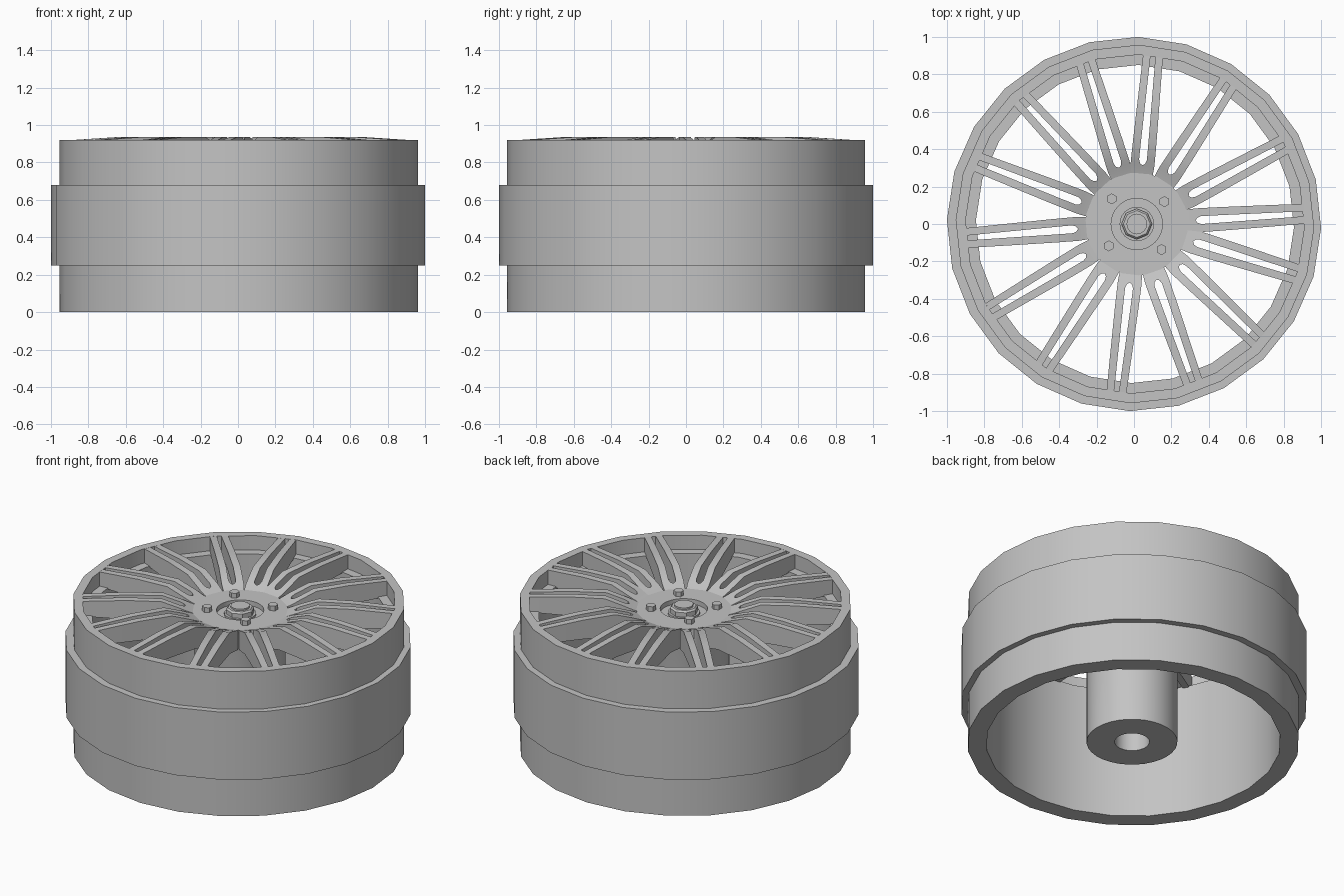
import bpy, bmesh, math
from mathutils import Matrix

cube = bpy.data.objects.get("Cube")
if cube:
    bpy.data.objects.remove(cube, do_unlink=True)

metal = bpy.data.materials.new("light_grey_metal")
metal.use_nodes = True
GREY = (0.55, 0.55, 0.55, 1)
metal.diffuse_color = GREY
metal.node_tree.nodes["Principled BSDF"].inputs["Base Color"].default_value = GREY

HUB_X = 0.015


def finish(name, bm):
    bmesh.ops.remove_doubles(bm, verts=bm.verts, dist=1e-5)
    bmesh.ops.recalc_face_normals(bm, faces=bm.faces)
    mesh = bpy.data.meshes.new(name)
    bm.to_mesh(mesh)
    bm.free()
    mesh.materials.append(metal)
    obj = bpy.data.objects.new(name, mesh)
    bpy.context.collection.objects.link(obj)
    bpy.ops.object.select_all(action="DESELECT")
    obj.select_set(True)
    bpy.context.view_layer.objects.active = obj
    bpy.ops.object.shade_smooth_by_angle(angle=math.radians(30))
    return obj


def lathe(name, profile, sides, x=0, y=0, turn=0, closed=True):
    """Spin a (radius, height) profile round a vertical axis."""
    bm = bmesh.new()
    verts = [bm.verts.new((r, 0, z)) for r, z in profile]
    edges = [bm.edges.new(pair) for pair in zip(verts, verts[1:])]
    if closed:
        edges.append(bm.edges.new((verts[-1], verts[0])))
    bmesh.ops.spin(bm, geom=verts + edges, axis=(0, 0, 1), cent=(0, 0, 0),
                   angle=math.tau, steps=sides, use_merge=True)
    bm.transform(Matrix.Translation((x, y, 0)) @ Matrix.Rotation(math.radians(turn), 4, "Z"))
    return finish(name, bm)


def solid(name, profile, sides, **place):
    return lathe(name, profile, sides, closed=False, **place)


# Barrel with a ledge behind the spokes, and the raised outer band
lathe("rim_barrel", [(0.85, 0), (0.958, 0), (0.958, 0.92), (0.905, 0.92),
                     (0.905, 0.83), (0.85, 0.83)], 24, x=0.005, turn=-1.3)
lathe("outer_band", [(0.945, 0.25), (1, 0.25), (1, 0.68), (0.945, 0.68)], 24, turn=-1.3)

# Hub tube with a blind axle hole and a recessed face
solid("hub", [(0, 0.78), (0.1, 0.78), (0.1, 0), (0.262, 0), (0.262, 0.83), (0.275, 0.87),
              (0.137, 0.87), (0.137, 0.84), (0, 0.84)], 32, x=HUB_X)

# Centre nut: washer, octagonal nut, cap
solid("nut_washer", [(0.092, 0.835), (0.092, 0.852), (0, 0.852)], 24, x=HUB_X)
solid("centre_nut", [(0.082, 0.85), (0.082, 0.88), (0.072, 0.89), (0, 0.89)], 8, x=HUB_X)
solid("nut_cap", [(0.055, 0.885), (0.055, 0.9), (0, 0.9)], 16, x=HUB_X)

# Four hexagonal wheel bolts
for i, deg in enumerate((39, 135, 218, 314)):
    a = math.radians(deg)
    solid(f"wheel_bolt_{i + 1}", [(0.029, 0.86), (0.029, 0.9), (0, 0.9)], 6,
          x=HUB_X + 0.19 * math.cos(a), y=0.19 * math.sin(a), turn=30)

# Twin-bar spokes; stations hold radius, top, bottom, slot half-width, outer half-width
STATIONS = [(0.24, 0.86, 0.74, 0, 0.056), (0.28, 0.873, 0.75, 0, 0.061),
            (0.315, 0.887, 0.76, 0, 0.064), (0.325, 0.891, 0.763, 0.014, 0.064),
            (0.345, 0.899, 0.77, 0.021, 0.064), (0.45, 0.937, 0.8, 0.02, 0.063),
            (0.65, 0.936, 0.815, 0.017, 0.059), (0.912, 0.919, 0.825, 0.013, 0.053)]
ANGLES = (107.5, 84.5, 57, 28.3, 3.5, -17.4, -43.7, -70.5, -96.9, -123, -149, -175.3, 158.8, 132.7)


def spoke(name, deg):
    bm = bmesh.new()
    for side in (-1, 1):
        rings = [[bm.verts.new((r, side * w, z))
                  for w, z in ((inner, low), (outer, low), (outer, top), (inner, top))]
                 for r, top, low, inner, outer in STATIONS]
        for a, b in zip(rings, rings[1:]):
            for k in range(4):
                n = (k + 1) % 4
                bm.faces.new((a[k], a[n], b[n], b[k]))
        bm.faces.new(rings[0])
        bm.faces.new(rings[-1])
    # Drop the hidden wall where the two bars meet
    hidden = [f for f in bm.faces if all(abs(v.co.y) < 1e-6 for v in f.verts)]
    bmesh.ops.delete(bm, geom=hidden, context="FACES")
    bm.transform(Matrix.Translation((HUB_X, 0, 0)) @ Matrix.Rotation(math.radians(deg), 4, "Z"))
    return finish(name, bm)


for i, deg in enumerate(ANGLES):
    spoke(f"twin_spoke_{i + 1}", deg)
